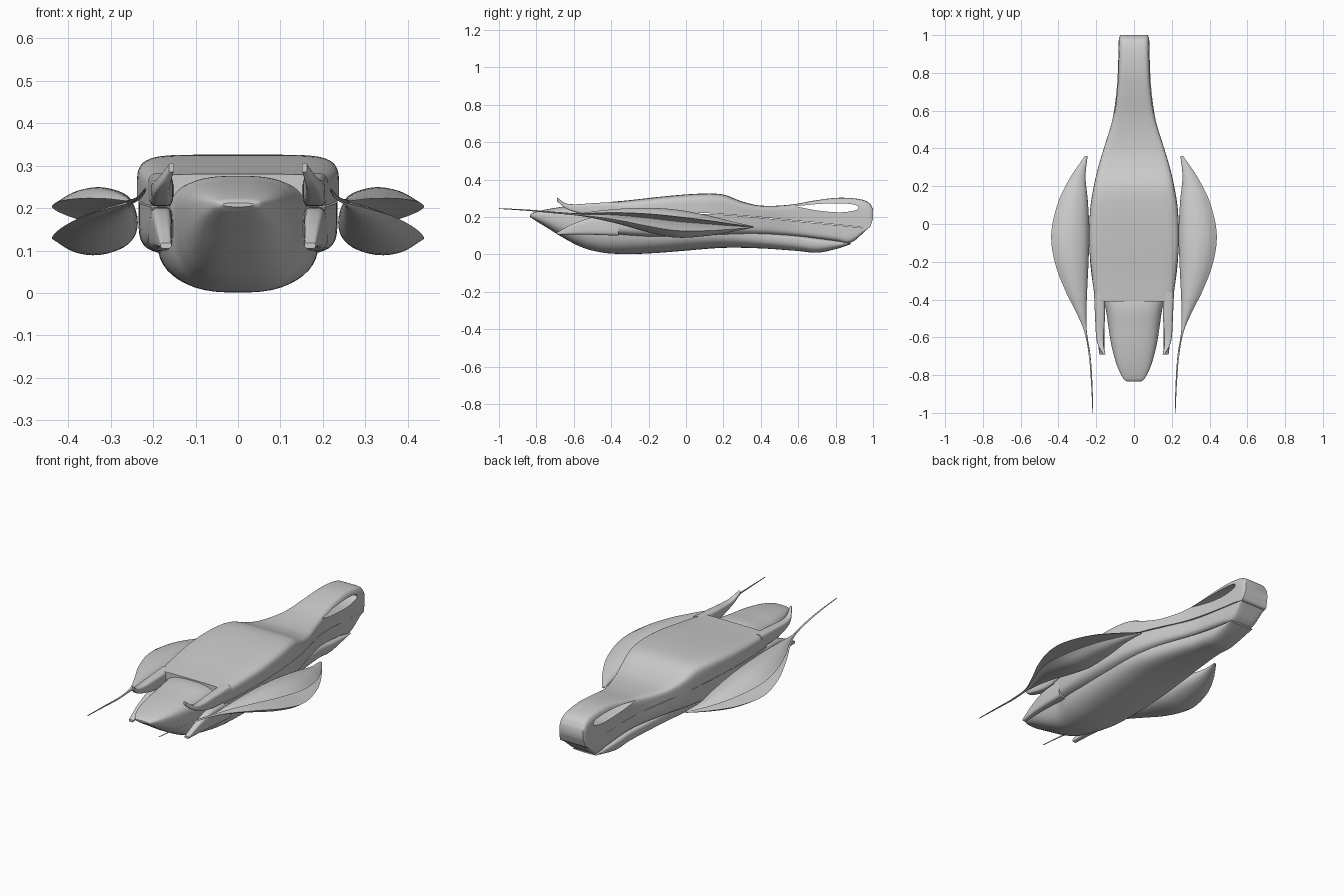
import bpy, bmesh, math

if "Cube" in bpy.data.objects:
    bpy.data.objects.remove(bpy.data.objects["Cube"])


def spline(pts, sub, ts=None):
    """Smooth interpolation through tuples; ts are the knot positions."""
    ts = ts or list(range(len(pts)))
    n = len(pts)
    tan = []
    for i in range(n):
        a, b = max(i - 1, 0), min(i + 1, n - 1)
        tan.append([(q - p) / (ts[b] - ts[a]) for p, q in zip(pts[a], pts[b])])
    out = []
    for i in range(n - 1):
        h = ts[i + 1] - ts[i]
        for k in range(sub):
            s = k / sub
            a, b = 2*s**3 - 3*s**2 + 1, s**3 - 2*s**2 + s
            c, d = 3*s**2 - 2*s**3, s**3 - s**2
            out.append(tuple(a*p + b*h*m + c*q + d*h*w for p, m, q, w in
                             zip(pts[i], tan[i], pts[i + 1], tan[i + 1])))
    return out + [tuple(pts[-1])]


def loft(name, rings, mirror=False, angle=35):
    bm = bmesh.new()
    rows = [[bm.verts.new(p) for p in r] for r in rings]
    n = len(rows[0])
    for a, b in zip(rows, rows[1:]):
        for i in range(n):
            bm.faces.new((a[i], a[(i + 1) % n], b[(i + 1) % n], b[i]))
    bm.faces.new(rows[0])
    bm.faces.new(rows[-1])
    bmesh.ops.recalc_face_normals(bm, faces=bm.faces)
    me = bpy.data.meshes.new(name)
    bm.to_mesh(me)
    bm.free()
    ob = bpy.data.objects.new(name, me)
    bpy.context.collection.objects.link(ob)
    smooth(ob, angle)
    if mirror:
        ob.modifiers.new("mirror", 'MIRROR')
    return ob


def smooth(ob, angle=35):
    bpy.ops.object.select_all(action='DESELECT')
    ob.select_set(True)
    bpy.context.view_layer.objects.active = ob
    bpy.ops.object.shade_smooth_by_angle(angle=math.radians(angle))


def body(name, stations, nt, nb, mid, mirror=False, n=48):
    """Loft of superellipses; stations are (y, centre x, half width, bottom, top)."""
    rings = []
    for y, cx, hw, zb, zt in spline(stations, 6, [s[0] for s in stations]):
        zm = zb + (zt - zb) * mid
        ring = []
        for i in range(n):
            a = 2 * math.pi * (i + 0.5) / n
            c, s = math.cos(a), math.sin(a)
            e = 2 / (nt if s > 0 else nb)
            r = zt - zm if s > 0 else zm - zb
            ring.append((cx + math.copysign(hw * abs(c)**e, c), y,
                         zm + math.copysign(r * abs(s)**e, s)))
        rings.append(ring)
    return loft(name, rings, mirror)


# Lower hull, rising into the nose and canopy at the front
body("lower_hull", [(y, 0, w, b, t) for y, w, b, t in [
    (-.835, .035, .203, .212), (-.82, .055, .19, .222), (-.75, .09, .147, .24),
    (-.65, .118, .085, .256), (-.55, .135, .035, .266), (-.45, .15, .01, .276),
    (-.38, .17, .003, .268), (-.3, .182, .001, .245), (-.15, .19, .008, .21),
    (0, .19, .02, .2), (.2, .173, .035, .17), (.4, .132, .032, .13),
    (.6, .093, .018, .105), (.7, .085, .009, .09), (.8, .077, .028, .075),
    (.88, .072, .054, .062)]], 2.8, 2.8, .65)

# Upper deck, narrowing into the tail
deck = body("upper_deck", [(y, 0, w, b, t) for y, w, b, t in [
    (-.41, .205, .205, .28), (-.3, .22, .21, .29), (-.1, .238, .22, .312),
    (.08, .232, .222, .325), (.2, .213, .215, .32), (.3, .19, .207, .283),
    (.4, .16, .199, .261), (.55, .115, .184, .265), (.7, .093, .17, .29),
    (.82, .085, .158, .303), (.93, .082, .146, .295), (.98, .08, .141, .275),
    (1, .073, .19, .245)]], 7, 7, 0)

# Middle deck below the seam
body("middle_deck", [(y, 0, w, b, t) for y, w, b, t in [
    (-.41, .205, .105, .202), (-.2, .232, .09, .212), (0, .232, .09, .218),
    (.2, .21, .1, .212), (.4, .157, .105, .195), (.6, .1, .095, .176),
    (.8, .083, .072, .157), (.88, .08, .062, .149), (.97, .078, .135, .139)]],
    7, 6, 1)

# Opening through the tail
outline = spline([(.585, .257), (.7, .269), (.82, .273), (.9, .266), (.922, .25),
                  (.9, .234), (.82, .225), (.7, .235), (.585, .257)], 6)[:-1]
cutter = loft("tail_opening_cutter", [[(x, y, z) for y, z in outline] for x in (-.3, .3)])
cutter.hide_render = True
mod = deck.modifiers.new("opening", 'BOOLEAN')
mod.operation = 'DIFFERENCE'
mod.solver = 'EXACT'
mod.object = cutter
bpy.context.view_layer.objects.active = deck
bpy.ops.object.modifier_apply(modifier="opening")
bpy.data.objects.remove(cutter)
smooth(deck)

# Front prongs beside the canopy
body("upper_prong", [(-.69, .157, .006, .285, .306), (-.65, .173, .014, .25, .276),
                     (-.6, .18, .02, .228, .268), (-.5, .18, .026, .206, .274),
                     (-.36, .182, .03, .205, .282)], 4, 4, .5, True, 24)
body("lower_prong", [(-.69, .17, .013, .105, .118), (-.6, .176, .019, .107, .165),
                     (-.5, .18, .025, .105, .197), (-.36, .182, .03, .1, .203)],
     4, 4, .5, True, 24)

# Side pods: leaf shells open on the outside, ending in a long front spike
section = spline([(1, .5), (.75, .88), (.45, 1), (.15, .75), (0, .3), (0, -.3),
                  (.15, -.75), (.45, -1), (.75, -.9), (1, -.5)], 4)[:-1]
section += spline([(1, -.5), (.7, -.18), (.4, .06), (.24, .16), (.4, .3),
                   (.7, .44), (1, .5)], 4)[:-1]
pod = [(-1, .216, .22, .243, .247), (-.85, .22, .227, .233, .24),
       (-.7, .23, .239, .219, .228), (-.57, .25, .263, .206, .221),
       (-.47, .253, .305, .188, .233), (-.35, .25, .365, .16, .244),
       (-.2, .244, .42, .118, .249), (-.05, .24, .438, .09, .239),
       (.12, .247, .4, .1, .208), (.25, .258, .335, .122, .175),
       (.36, .246, .26, .143, .15)]
loft("side_pod", [[(xi + u * (xo - xi), y, (zb + zt) / 2 + v * (zt - zb) / 2)
                   for u, v in section]
                  for y, xi, xo, zb, zt in spline(pod, 6, [p[0] for p in pod])],
     True, 50)
